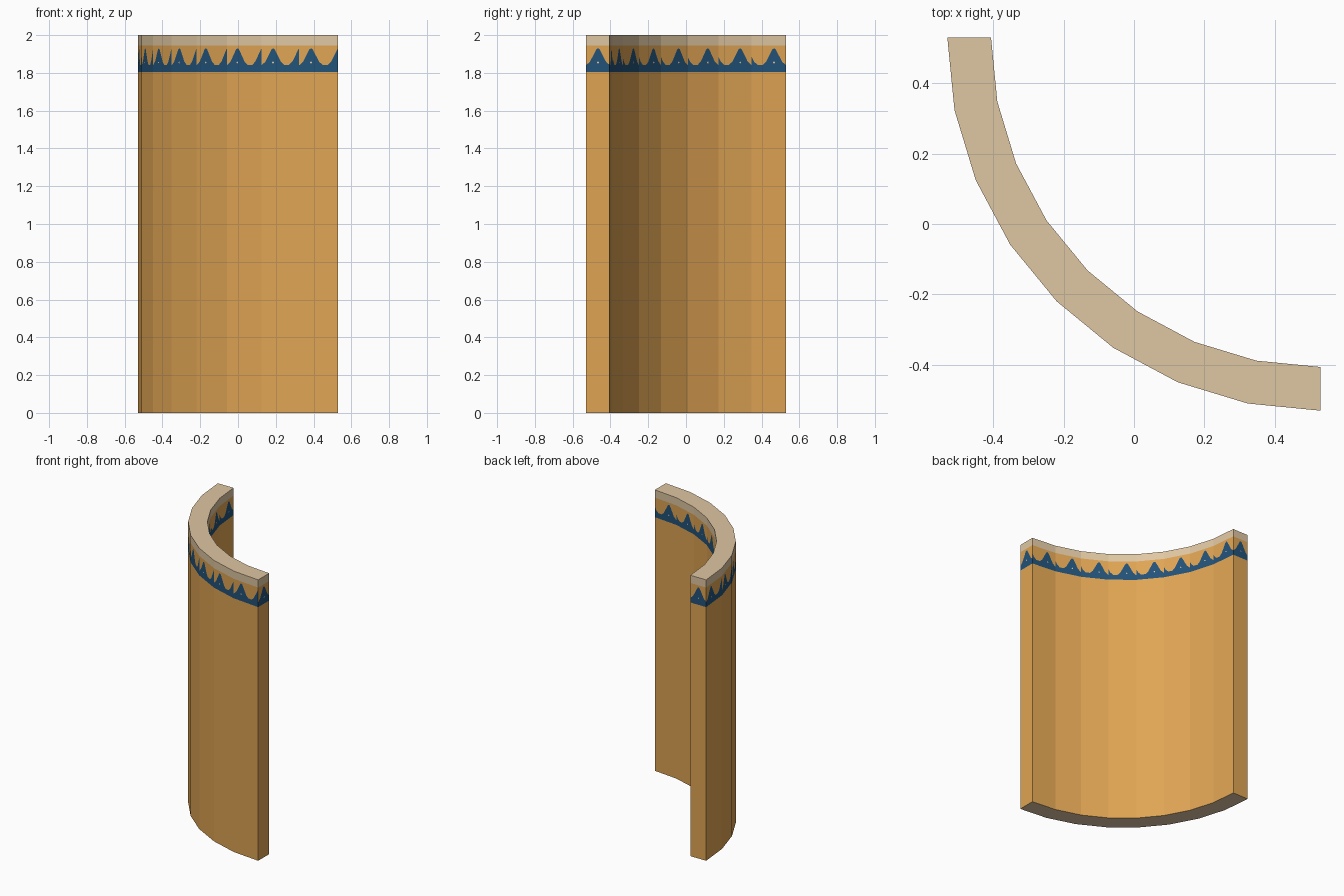
import bpy, bmesh, math
from mathutils import Vector

if "Cube" in bpy.data.objects:
    bpy.data.objects.remove(bpy.data.objects["Cube"])

C = 0.53                      # arc centre (C, C)
R_OUT, R_IN, SEG = 1.06, 0.936, 8
H, BAND_LOW, BAND_TOP = 2.0, 1.806, 1.945


def material(name, rgb):
    m = bpy.data.materials.new(name)
    m.diffuse_color = (*rgb, 1)
    m.use_nodes = True
    m.node_tree.nodes["Principled BSDF"].inputs["Base Color"].default_value = m.diffuse_color
    return m


mats = [material("ochre", (0.74, 0.372, 0.087)),
        material("pale stone", (0.74, 0.57, 0.36)),
        material("deep blue", (0.016, 0.085, 0.19))]
OCHRE, STONE, BLUE = 0, 1, 2

# Painted zigzag: blue height against distance along a panel
HALF = [(0.0, 1.93), (0.008, 1.926), (0.025, 1.893), (0.042, 1.86), (0.06, 1.843)]
PROFILE = [(0.0, 1.841)]
for peak in (0.064, 0.213):
    PROFILE += [(peak - d, z) for d, z in reversed(HALF)]
    PROFILE += [(peak + d, z) for d, z in HALF[1:]]


def zigzag(length):
    """Profile points cut off at the panel's end."""
    pts = [PROFILE[0]]
    for (t0, z0), (t1, z1) in zip(PROFILE, PROFILE[1:]):
        if t1 >= length:
            pts.append((length, z0 + (z1 - z0) * (length - t0) / (t1 - t0)))
            break
        pts.append((t1, z1))
    return pts


bm = bmesh.new()


def face(points, mat, flip=False):
    f = bm.faces.new([bm.verts.new(p) for p in (reversed(points) if flip else points)])
    f.material_index = mat


def panel(a, b, flip=False):
    """Flat upright panel from a to b with the painted band."""
    length = (b - a).length
    d = (b - a) / length

    def at(t, z):
        p = a + d * t
        return Vector((p.x, p.y, z))

    def strip(t0, t1, lo0, lo1, hi0, hi1, mat):
        face([at(t0, lo0), at(t1, lo1), at(t1, hi1), at(t0, hi0)], mat, flip)

    strip(0, length, 0, 0, BAND_LOW, BAND_LOW, OCHRE)
    pts = zigzag(length)
    for (t0, z0), (t1, z1) in zip(pts, pts[1:]):
        strip(t0, t1, BAND_LOW, BAND_LOW, z0, z1, BLUE)
        strip(t0, t1, z0, z1, BAND_TOP, BAND_TOP, OCHRE)
    strip(0, length, BAND_TOP, BAND_TOP, H, H, STONE)
    # small pale dot inside the tooth
    n = d.cross(Vector((0, 0, 1))) * (-0.002 if flip else 0.002)
    r, t, z = 0.006, 0.064, 1.855
    face([at(t, z - r) + n, at(t + r, z) + n, at(t, z + r) + n, at(t - r, z) + n], STONE, flip)


def arc(r):
    return [Vector((C - r * math.cos(i * math.pi / 2 / SEG),
                    C - r * math.sin(i * math.pi / 2 / SEG), 0)) for i in range(SEG + 1)]


outer, inner = arc(R_OUT), arc(R_IN)
up = Vector((0, 0, H))
for i in range(SEG):
    panel(outer[i], outer[i + 1])
    panel(inner[i], inner[i + 1], flip=True)
    ring = [outer[i], outer[i + 1], inner[i + 1], inner[i]]
    face([p + up for p in ring], STONE)       # top
    face(ring, STONE, flip=True)              # underside
panel(outer[-1], inner[-1])                   # end facing +x
panel(inner[0], outer[0])                     # end facing +y

bmesh.ops.remove_doubles(bm, verts=bm.verts, dist=1e-5)
me = bpy.data.meshes.new("curved_wall")
bm.to_mesh(me)
bm.free()
for m in mats:
    me.materials.append(m)
bpy.context.collection.objects.link(bpy.data.objects.new("curved_wall", me))
